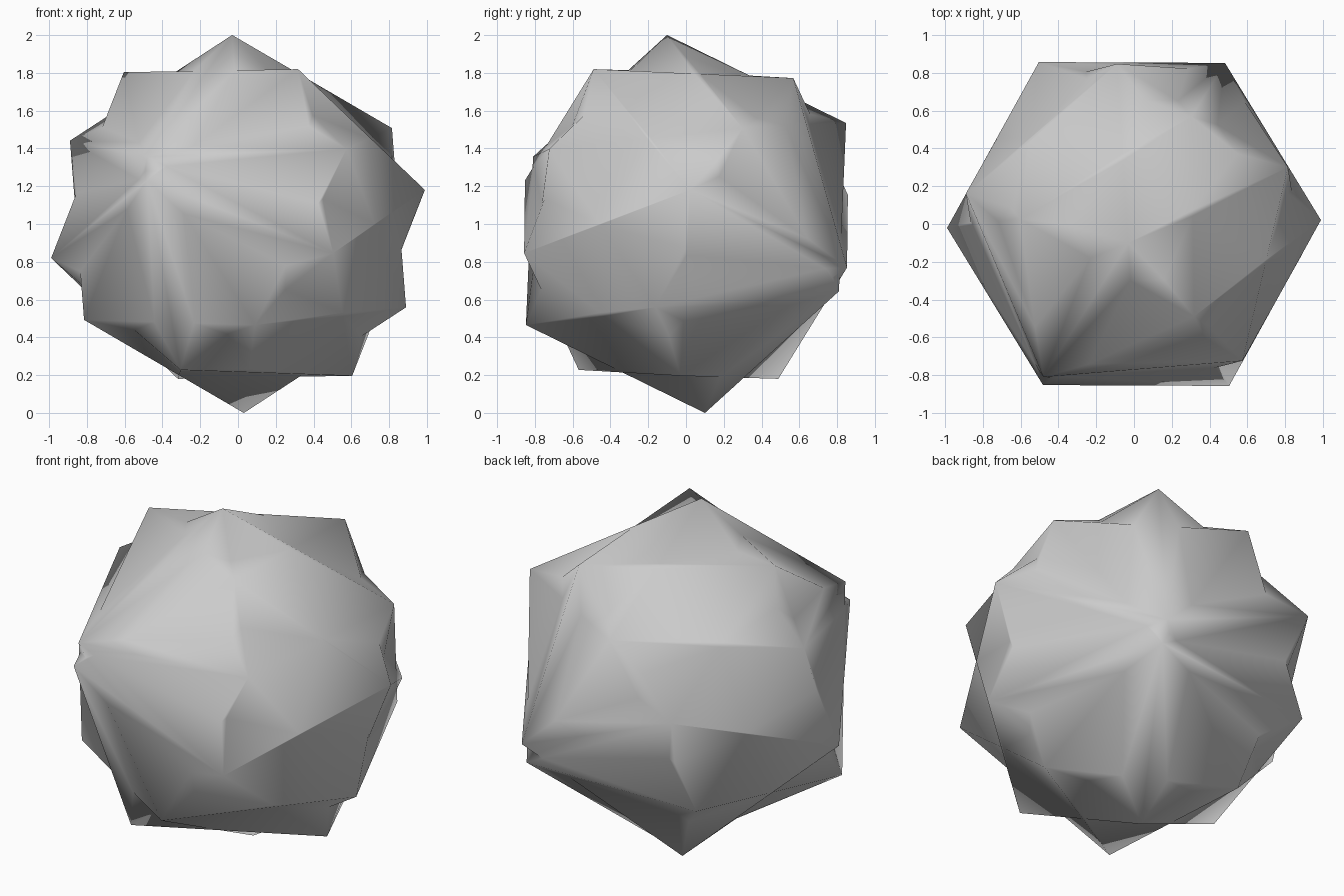
import bpy
import bmesh
from mathutils import Vector

# Remove the default cube
cube = bpy.data.objects.get("Cube")
if cube:
    bpy.data.objects.remove(cube, do_unlink=True)

PHI = (1 + 5 ** 0.5) / 2
RADIUS = 1.006
CENTRE = Vector((0, 0, 1))

# Single grey material
grey = bpy.data.materials.new("light_grey")
grey.use_nodes = True
colour = (0.6, 0.6, 0.6, 1)
grey.diffuse_color = colour
grey.node_tree.nodes["Principled BSDF"].inputs["Base Color"].default_value = colour


def icosahedron(name, tip_a, tip_b):
    """Regular icosahedron with one edge running from tip_a to tip_b."""
    a, b = Vector(tip_a), Vector(tip_b)
    u = (a + b).normalized()
    w = u.cross(a - b).normalized()
    v = w.cross(u)
    scale = RADIUS / (1 + PHI ** 2) ** 0.5
    bm = bmesh.new()
    # Three golden rectangles, one in each plane of the frame
    for p, q in ((u, v), (v, w), (w, u)):
        for s in (-1, 1):
            for t in (-1, 1):
                bm.verts.new(CENTRE + scale * (s * PHI * p + t * q))
    bmesh.ops.convex_hull(bm, input=bm.verts[:])
    bmesh.ops.recalc_face_normals(bm, faces=bm.faces[:])
    mesh = bpy.data.meshes.new(name)
    bm.to_mesh(mesh)
    bm.free()
    mesh.materials.append(grey)
    obj = bpy.data.objects.new(name, mesh)
    bpy.context.scene.collection.objects.link(obj)
    return obj


# Two interpenetrating solids sharing a centre
body = icosahedron("spiked_ball", (-0.03, -0.1, 1), (0.815, 0.3, 0.51))
second = icosahedron("second_solid", (0.985, 0.02, 0.18), (0.48, 0.85, -0.23))

# Fuse them into a single outer skin
union = body.modifiers.new("union", 'BOOLEAN')
union.operation = 'UNION'
union.solver = 'EXACT'
union.object = second
bpy.context.view_layer.objects.active = body
body.select_set(True)
bpy.ops.object.modifier_apply(modifier=union.name)

if len(body.data.vertices) > 24:
    bpy.data.objects.remove(second, do_unlink=True)

# Triangulate and shade smooth
for obj in [o for o in bpy.context.scene.objects if o.type == 'MESH']:
    bm = bmesh.new()
    bm.from_mesh(obj.data)
    bmesh.ops.triangulate(bm, faces=bm.faces[:])
    for face in bm.faces:
        face.smooth = True
    bm.to_mesh(obj.data)
    bm.free()
